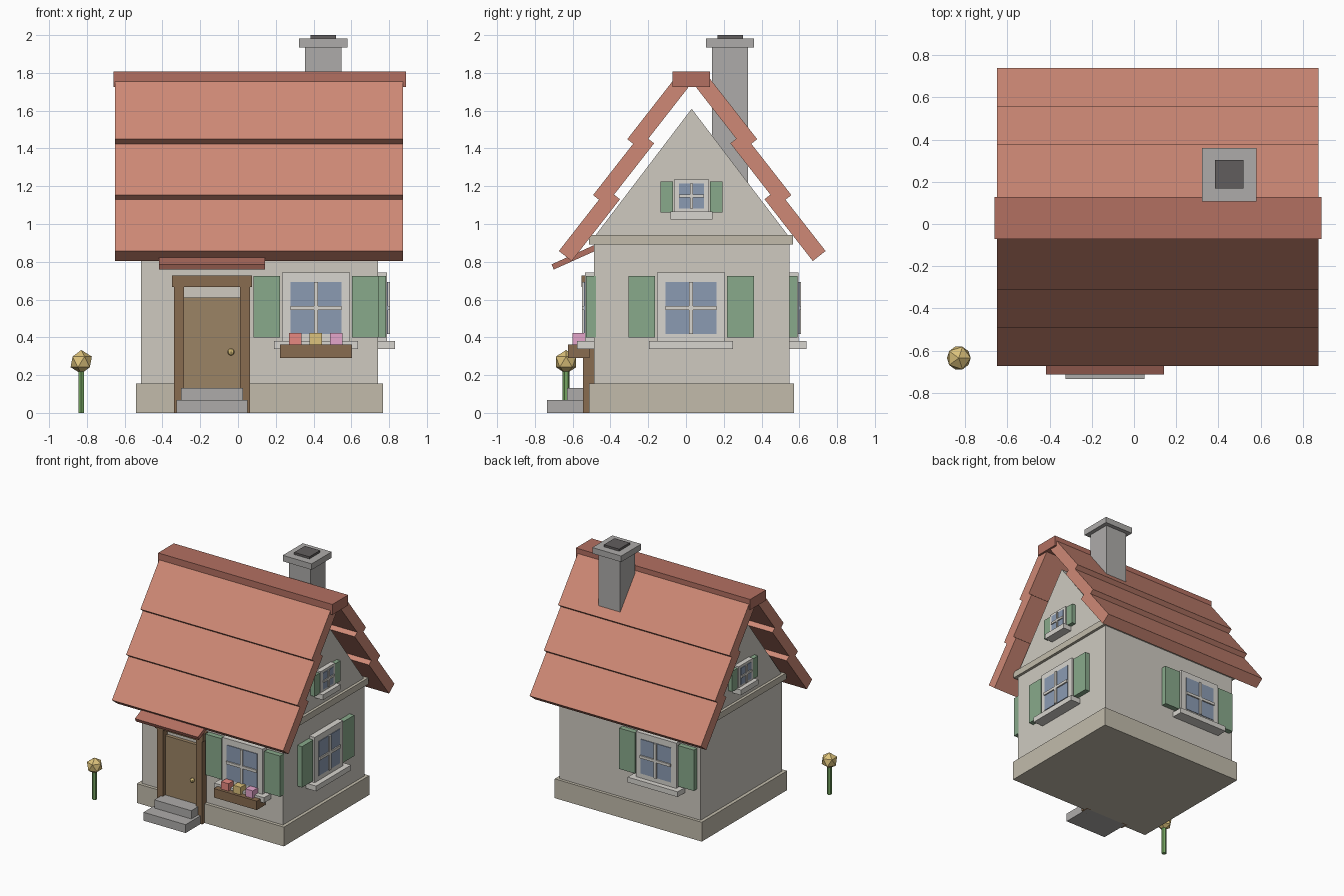
import bpy, bmesh
from math import sin, cos, radians
from mathutils import Matrix, Vector

if "Cube" in bpy.data.objects:
    bpy.data.objects.remove(bpy.data.objects["Cube"])

def mat(name, r, g, b):
    m = bpy.data.materials.new(name)
    m.diffuse_color = (r, g, b, 1)
    m.use_nodes = True
    m.node_tree.nodes["Principled BSDF"].inputs["Base Color"].default_value = m.diffuse_color
    return m

WALL = mat("plaster", .62, .59, .53)
BASE = mat("plinth_stone", .54, .50, .41)
TRIM = mat("trim", .68, .66, .62)
TILE = mat("roof_tile", .62, .25, .18)
RIDGE = mat("ridge_tile", .45, .16, .12)
WOOD = mat("dark_wood", .25, .15, .08)
DOOR = mat("door_wood", .33, .23, .13)
GREEN = mat("shutter_green", .25, .40, .26)
GLASS = mat("glass", .26, .33, .45)
STONE = mat("grey_stone", .42, .41, .40)
SOOT = mat("soot", .12, .11, .11)
GOLD = mat("gold", .72, .54, .20)
RED = mat("red_bloom", .80, .25, .22)
PINK = mat("pink_bloom", .78, .38, .60)
STEM = mat("stem_green", .18, .38, .12)

def finish(name, bm, m):
    bmesh.ops.recalc_face_normals(bm, faces=bm.faces)
    me = bpy.data.meshes.new(name)
    bm.to_mesh(me)
    bm.free()
    me.materials.append(m)
    ob = bpy.data.objects.new(name, me)
    bpy.context.collection.objects.link(ob)
    return ob

def box(name, x, y, z, m, M=Matrix()):
    """Box from (min, max) ranges, moved by M."""
    bm = bmesh.new()
    lo, hi = Vector((x[0], y[0], z[0])), Vector((x[1], y[1], z[1]))
    bmesh.ops.create_cube(bm, size=1, matrix=M @ Matrix.Translation((lo + hi) / 2)
                          @ Matrix.Diagonal((*(hi - lo), 1)))
    return finish(name, bm, m)

def prism(name, pts, x0, x1, m):
    """Side profile of (y, z) points drawn out along x."""
    bm = bmesh.new()
    f = bm.faces.new([bm.verts.new((x0, y, z)) for y, z in pts])
    r = bmesh.ops.extrude_face_region(bm, geom=[f])
    verts = [v for v in r["geom"] if isinstance(v, bmesh.types.BMVert)]
    bmesh.ops.translate(bm, verts=verts, vec=(x1 - x0, 0, 0))
    return finish(name, bm, m)

X0, X1, Y0, Y1, YC = -.513, .741, -.487, .547, .03

# walls with gables, plinth and eaves band
prism("walls", [(Y0, .02), (Y1, .02), (Y1, .93), (YC, 1.61), (Y0, .93)], X0, X1, WALL)
box("plinth", (-.54, .767), (-.513, .571), (0, .155), BASE)
box("eaves_band", (-.535, .763), (-.513, .567), (.891, .942), BASE)

# roof: three overlapping tile rows per side
a = radians(52)
c, s, L, T = cos(a), sin(a), .415, .086
for side, sg in (("front", -1), ("back", 1)):
    for k in range(3):
        p = Vector((.706 - .181 * k, .857 + .296 * k))
        up, inn = Vector((-c, s)) * L, Vector((-s, -c)) * T
        pts = [p, p + up, p + up + inn, p + inn]
        prism(f"roof_{side}_row_{k + 1}", [(.033 + sg * q.x, q.y) for q in pts],
              -.65, .873, TILE)
box("roof_ridge", (-.66, .889), (-.072, .128), (1.724, 1.808), RIDGE)

# chimney
box("chimney", (.355, .548), (.138, .328), (1.1, 1.94), STONE)
box("chimney_cap", (.323, .58), (.107, .361), (1.935, 1.983), STONE)
box("chimney_flue", (.383, .518), (.167, .302), (1.975, 2.0), SOOT)

# windows: built facing -y around the origin, then placed on a wall
def window(name, pos, turn, w, h, glass, shutter, sill, d):
    M = Matrix.Translation(pos) @ Matrix.Rotation(radians(turn), 4, 'Z')
    def part(n, x, y, z, m):
        box(f"{name}_{n}", x, (-y, .01), z, m, M)
    gw, gh = glass
    part("frame", (-w, w), .048 * d, (-h, h), TRIM)
    part("glass", (-gw, gw), .053 * d, (-gh, gh), GLASS)
    b = .011 * d
    part("bar_upright", (-b, b), .063 * d, (-gh, gh), TRIM)
    part("bar_cross", (-gw, gw), .063 * d, (-b, b), TRIM)
    sw, s0, s1 = sill
    part("sill", (-sw, sw), .09 * d, (s0, s1), TRIM)
    i, o, z0, z1 = shutter
    for sd, sg in (("left", -1), ("right", 1)):
        part("shutter_" + sd, sorted((sg * i, sg * o)), .042 * d, (z0, z1), GREEN)

big = (.18, .187, (.135, .138), (.19, .332, -.158, .17), (.222, -.218, -.176), 1)
small = (.092, .087, (.066, .067), (.097, .165, -.087, .077), (.111, -.125, -.083), .8)
window("front_window", (.413, Y0, .556), 0, *big)
window("right_window", (X1, .027, .556), 90, *big)
window("back_window", (-.15, Y1, .556), 180, *big)
window("right_attic_window", (X1, .029, 1.148), 90, *small)
window("left_attic_window", (X0, .029, 1.148), -90, *small)

# planter with three blooms
box("planter", (.222, .603), (-.624, -.51), (.29, .362), WOOD)
for n, x, m in (("red", .304, RED), ("yellow", .412, GOLD), ("pink", .519, PINK)):
    box(f"bloom_{n}", (x - .033, x + .033), (-.602, -.536), (.355, .422), m)

# door, frame, knob
box("door", (-.286, .01), (-.515, -.48), (.13, .61), DOOR)
box("door_post_left", (-.339, -.286), (-.545, -.48), (0, .67), WOOD)
box("door_post_right", (.01, .063), (-.545, -.48), (0, .67), WOOD)
box("door_lintel", (-.35, .074), (-.552, -.48), (.667, .727), WOOD)
bm = bmesh.new()
bmesh.ops.create_uvsphere(bm, u_segments=8, v_segments=6, radius=.018,
                          matrix=Matrix.Translation((-.037, -.528, .322)))
finish("door_knob", bm, GOLD)

# sloping door canopy and steps
prism("door_canopy", [(-.712, .786), (-.487, .888), (-.475, .86), (-.7, .759)],
      -.418, .142, RIDGE)
box("step_lower", (-.325, .049), (-.735, -.49), (0, .067), STONE)
box("step_upper", (-.303, .026), (-.63, -.49), (.06, .133), STONE)

# garden flower
bm = bmesh.new()
bmesh.ops.create_cone(bm, cap_ends=True, segments=6, radius1=.018, radius2=.018, depth=.25,
                      matrix=Matrix.Translation((-.83, -.635, .125)))
finish("flower_stem", bm, STEM)
bm = bmesh.new()
bmesh.ops.create_icosphere(bm, subdivisions=1, radius=.063,
                           matrix=Matrix.Translation((-.83, -.635, .27)))
finish("flower_head", bm, GOLD)
